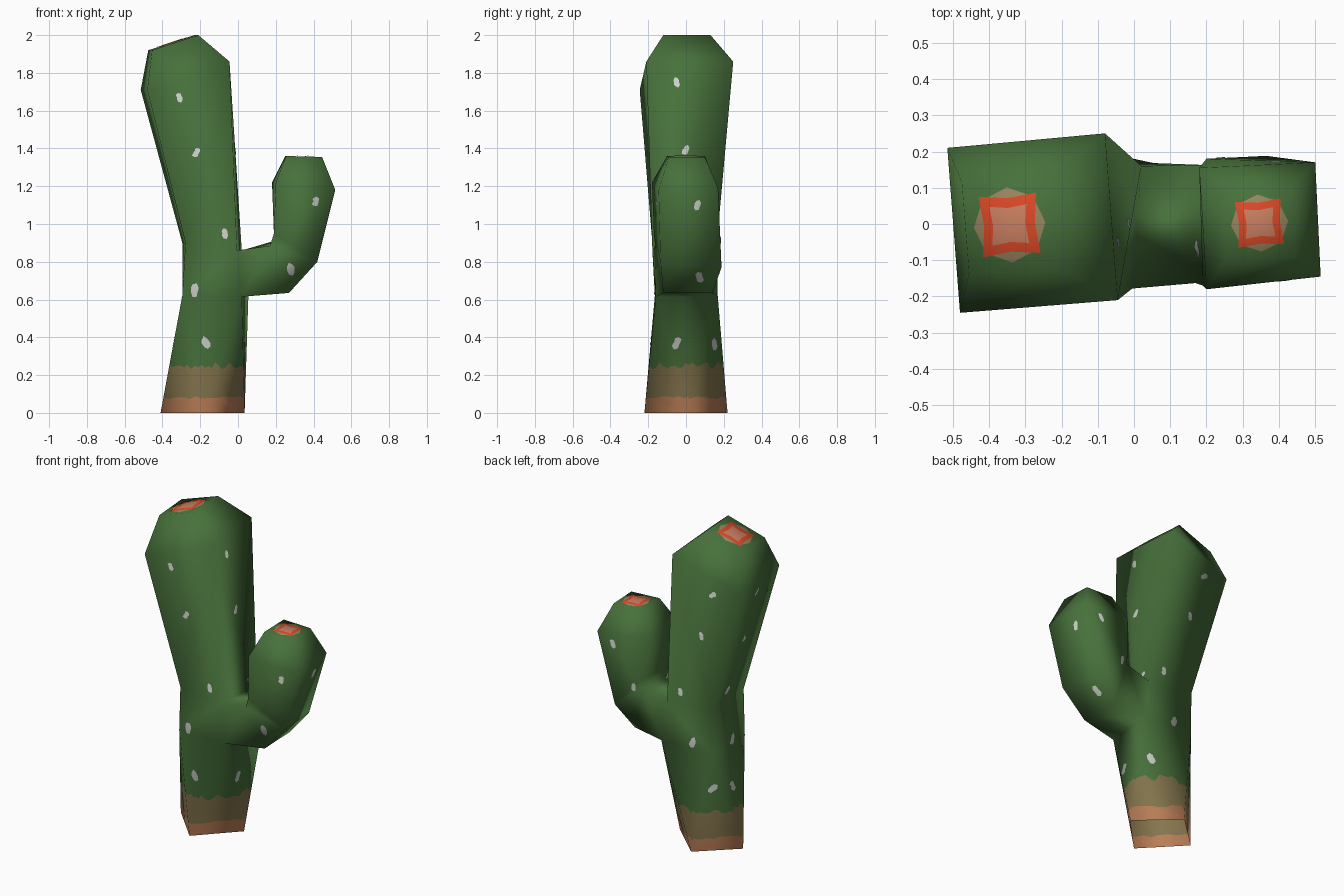
import bpy, bmesh, math, random
from mathutils import Vector
from mathutils.bvhtree import BVHTree
from mathutils.interpolate import poly_3d_calc

random.seed(4)
if "Cube" in bpy.data.objects:
    bpy.data.objects.remove(bpy.data.objects["Cube"], do_unlink=True)


def material(name, rgb):
    m = bpy.data.materials.new(name)
    m.use_nodes = True
    m.diffuse_color = (*rgb, 1)
    m.node_tree.nodes["Principled BSDF"].inputs["Base Color"].default_value = (*rgb, 1)
    return m


green = material("cactus_green", (0.064, 0.166, 0.044))
olive = material("olive_brown", (0.235, 0.18, 0.075))
earth = material("earth_orange", (0.49, 0.21, 0.095))
tan = material("fringe_tan", (0.31, 0.235, 0.11))
red = material("flower_red", (0.70, 0.065, 0.02))
pink = material("flower_pink", (0.58, 0.21, 0.12))
white = material("spine_white", (0.60, 0.62, 0.58))

# Foot corners: front, right, back, left (a quarter-turned square)
FOOT = [(-.185, -.22, 0), (.035, .01, 0), (-.19, .22, 0), (-.41, .015, 0)]
# Trunk rings: front left, front right, back right, back left
WAIST = [(-.295, -.165, .62), (.02, -.16, .615), (.055, .168, .62), (-.29, .16, .62)]
FORK = [(-.278, -.178, .9), (-.005, -.178, .86), (.02, .16, .86), (-.295, .16, .9)]
CROWN = [(-.48, -.245, 1.71), (-.045, -.21, 1.86), (-.08, .25, 1.86), (-.515, .21, 1.71)]
CAP = [(-.455, -.135, 1.92), (-.21, -.12, 2), (-.23, .13, 2), (-.475, .115, 1.92)]
# Arm rings: outer front, outer back, inner back, inner front
ELBOW = [(.27, -.12, .635), (.26, .14, .635), (.19, .163, .91), (.17, -.163, .885)]
BEND = [(.42, -.135, .80), (.365, .188, .77), (.2, .18, .96), (.19, -.17, .95)]
ARM_CROWN = [(.515, -.145, 1.18), (.5, .17, 1.19), (.18, .155, 1.22), (.2, -.18, 1.22)]
ARM_CAP = [(.445, -.09, 1.355), (.435, .1, 1.355), (.25, .1, 1.36), (.255, -.1, 1.36)]


def loft(bm, rings, skip=None):
    for i, (a, b) in enumerate(zip(rings, rings[1:])):
        for k in range(4):
            if (i, k) != skip:
                j = (k + 1) % 4
                bm.faces.new((a[k], a[j], b[j], b[k]))
    bm.faces.new(rings[-1])


# Trunk with the arm growing out of its side
bm = bmesh.new()
foot, *trunk = [[bm.verts.new(p) for p in r] for r in (FOOT, WAIST, FORK, CROWN, CAP)]
loft(bm, trunk, skip=(0, 1))
socket = [trunk[0][1], trunk[0][2], trunk[1][2], trunk[1][1]]
arm = [[bm.verts.new(p) for p in r] for r in (ELBOW, BEND, ARM_CROWN, ARM_CAP)]
loft(bm, [socket] + arm)

# Twisted foot of alternating triangles, open underneath
waist = trunk[0]
for k in range(4):
    j = (k + 1) % 4
    bm.faces.new((foot[k], foot[j], waist[j]))
    bm.faces.new((foot[k], waist[j], waist[k]))

# Plain skin that shades the details as one smooth surface
bm.normal_update()
bm.verts.index_update()
normals = [v.normal.copy() for v in bm.verts]
bmesh.ops.triangulate(bm, faces=bm.faces[:])
skin = bm.copy()
skin.verts.index_update()
skin.faces.ensure_lookup_table()
skin.normal_update()
tree = BVHTree.FromBMesh(skin)


def on_skin(point):
    co, flat, index, _ = tree.find_nearest(point)
    verts = skin.faces[index].verts
    weights = poly_3d_calc([v.co for v in verts], co)
    soft = sum((normals[v.index] * w for v, w in zip(verts, weights)), Vector())
    return co, flat, soft.normalized()


def finish(name, bm, mats):
    mesh = bpy.data.meshes.new(name)
    for f in bm.faces:
        f.smooth = True
    bm.to_mesh(mesh)
    bm.free()
    for m in mats:
        mesh.materials.append(m)
    mesh.normals_split_custom_set_from_vertices([on_skin(v.co)[2] for v in mesh.vertices])
    ob = bpy.data.objects.new(name, mesh)
    bpy.context.collection.objects.link(ob)


# Ragged colour bands round the foot
for level, rough in ((.08, .01), (.25, .02)):
    geom = bm.verts[:] + bm.edges[:] + bm.faces[:]
    bmesh.ops.bisect_plane(bm, geom=geom, plane_co=(0, 0, level), plane_no=(0, 0, 1))
    at_level = lambda v: abs(v.co.z - level) < 1e-4
    edges = [e for e in bm.edges if all(at_level(v) for v in e.verts)]
    bmesh.ops.subdivide_edges(bm, edges=edges, cuts=6)
    for v in [v for v in bm.verts if at_level(v)]:
        if len(v.link_edges) < 4:
            v.co.z += random.uniform(-rough, rough)
            v.co = on_skin(v.co)[0]
for f in bm.faces:
    top = max(v.co.z for v in f.verts)
    f.material_index = 2 if top < .12 else 1 if top < .3 else 0
finish("cactus_body", bm, [green, olive, earth])


def add_plate(bm, centre, outline, lift):
    """Thin polygon lying on the skin; outline is (angle, radius) pairs."""
    co, flat, _ = on_skin(centre)
    side = Vector((0, 0, 1)).cross(flat) if abs(flat.z) < .8 else Vector((1, 0, 0))
    side = (side - flat * side.dot(flat)).normalized()
    up = flat.cross(side)
    middle = bm.verts.new(co + flat * lift)
    rim = []
    for a, r in outline:
        p, n, _ = on_skin(co + side * r * math.cos(a) + up * r * math.sin(a))
        rim.append(bm.verts.new(p + n * lift))
    for a, b in zip(rim, rim[1:] + rim[:1]):
        bm.faces.new((middle, a, b))


def star(corner, edge, count=8):
    turn = math.radians(4.6)
    return [(turn + math.tau * i / count, corner if i % 2 else edge) for i in range(count)]


# Layered flower on each cap
for label, ring, size in (("trunk", CAP, 1), ("arm", ARM_CAP, .76)):
    centre = sum((Vector(p) for p in ring), Vector()) / 4
    layers = (("flower_fringe", tan, star(.096, .104, 16), .0015),
              ("flower_petals", red, star(.118, .074), .003),
              ("flower_centre", pink, star(.076, .047), .0045))
    for name, mat, outline, lift in layers:
        bm = bmesh.new()
        add_plate(bm, centre, [(a, r * size) for a, r in outline], lift)
        finish(label + "_" + name, bm, [mat])

# Pale spine tufts: (across, height) for each direction of approach
SPOTS = {
    (0, 1): [(-.31, 1.67), (-.22, 1.38), (-.07, .95), (-.23, .65), (-.17, .37),
             (.41, 1.12), (.28, .76)],
    (0, -1): [(-.34, 1.66), (-.25, 1.37), (-.08, .96), (-.16, .66), (-.29, .4),
              (.39, 1.14), (.24, .91)],
    (-1, 0): [(-.05, 1.75), (0, 1.39), (.06, 1.1), (.07, .72), (-.05, .37), (.15, .36)],
    (1, 0): [(-.03, 1.62), (-.02, 1.31), (.03, .98), (-.04, .64), (.02, .38)],
}
# Tufts in the gap between trunk and arm
places = [Vector((.17, -.07, .9)), Vector((.015, .095, .93))]
for (dx, dy), spots in SPOTS.items():
    for across, z in spots:
        start = Vector((across if dy else -2 * dx, across if dx else -2 * dy, z))
        hit = tree.ray_cast(start, Vector((dx, dy, 0)))[0]
        if hit:
            places.append(hit)
bm = bmesh.new()
for place in places:
    lean = random.uniform(.6, 2)
    size = 1.25 if place.z < .8 else 1
    turns = [math.tau * i / 10 for i in range(10)]
    blot = [(t, size * (random.uniform(.01, .017) + .015 * math.cos(t - lean) ** 2))
            for t in turns]
    add_plate(bm, place, blot, .003)
finish("spine_tufts", bm, [white])
skin.free()
